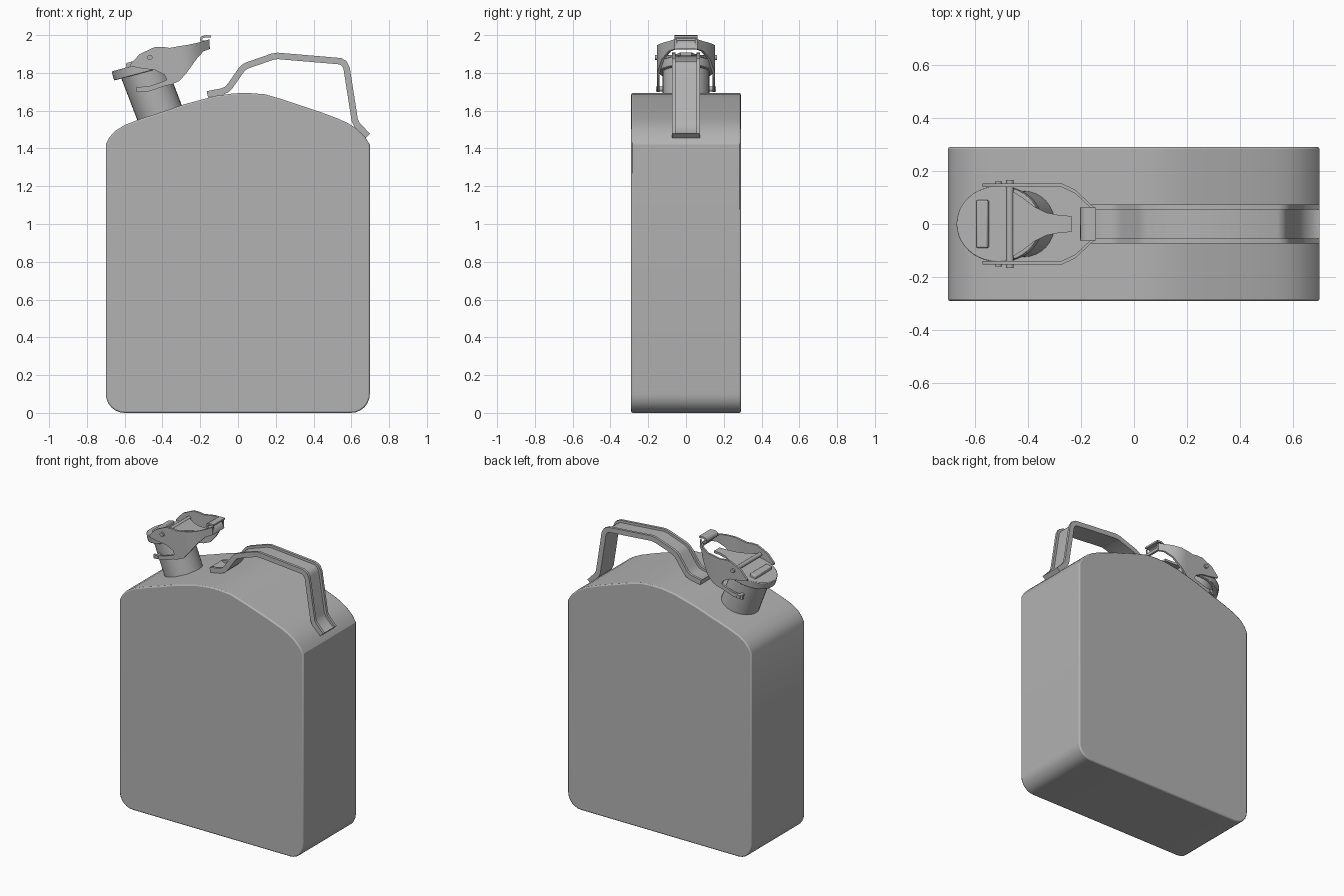
import bpy, bmesh, math
from mathutils import Vector, Matrix

if "Cube" in bpy.data.objects:
    bpy.data.objects.remove(bpy.data.objects["Cube"])

# Single mid-grey paint for the whole can
GREY = bpy.data.materials.new("grey_paint")
GREY.diffuse_color = (0.45, 0.45, 0.45, 1)
GREY.use_nodes = True
GREY.node_tree.nodes["Principled BSDF"].inputs["Base Color"].default_value = GREY.diffuse_color


def finish(name, bm, bevel=0.0, angle=30):
    bmesh.ops.recalc_face_normals(bm, faces=bm.faces)
    mesh = bpy.data.meshes.new(name)
    bm.to_mesh(mesh)
    bm.free()
    mesh.materials.append(GREY)
    ob = bpy.data.objects.new(name, mesh)
    bpy.context.collection.objects.link(ob)
    if bevel:
        mod = ob.modifiers.new("edge", 'BEVEL')
        mod.width, mod.segments = bevel, 2
        mod.limit_method, mod.angle_limit = 'ANGLE', math.radians(50)
    bpy.ops.object.select_all(action='DESELECT')
    ob.select_set(True)
    bpy.context.view_layer.objects.active = ob
    bpy.ops.object.shade_smooth_by_angle(angle=math.radians(angle))
    return ob


def loft(name, sections, bevel=0.0, angle=30):
    """Join equal-length closed loops and cap both ends."""
    bm = bmesh.new()
    rows = [[bm.verts.new(p) for p in s] for s in sections]
    n = len(rows[0])
    for a, b in zip(rows, rows[1:]):
        for i in range(n):
            bm.faces.new((a[i], a[(i + 1) % n], b[(i + 1) % n], b[i]))
    bm.faces.new(rows[0])
    bm.faces.new(rows[-1])
    return finish(name, bm, bevel, angle)


def cylinder(name, radius, depth, matrix, segs=32, bevel=0.0):
    bm = bmesh.new()
    bmesh.ops.create_cone(bm, cap_ends=True, segments=segs, radius1=radius,
                          radius2=radius, depth=depth, matrix=matrix)
    return finish(name, bm, bevel)


def arc(cx, cz, r, a0, a1, n=6):
    return [(cx + r * math.cos(math.radians(a0 + (a1 - a0) * i / n)),
             cz + r * math.sin(math.radians(a0 + (a1 - a0) * i / n))) for i in range(n + 1)]


def strip_frames(path):
    """Point and mitred left-hand normal for each point of an xz path."""
    pts = [Vector(p) for p in path]
    out = []
    for i, p in enumerate(pts):
        d0 = (p - pts[i - 1]).normalized() if i else None
        d1 = (pts[i + 1] - p).normalized() if i < len(pts) - 1 else d0
        d0 = d0 or d1
        t = (d0 + d1).normalized()
        out.append((p, Vector((-t.y, t.x)) / max(0.5, t.dot(d0))))
    return out


# Can body: rounded bottom corners and a sloping shoulder on each side
profile = arc(-0.60, 0.1, 0.1, 180, 270) + arc(0.598, 0.1, 0.1, 270, 360)
profile += [(0.698, 1.42), (0.672, 1.462), (0.627, 1.505), (0.585, 1.532), (0.537, 1.555),
            (0.43, 1.595), (0.325, 1.63), (0.225, 1.663), (0.14, 1.687), (0.06, 1.693),
            (-0.02, 1.692), (-0.12, 1.678), (-0.283, 1.634), (-0.40, 1.594), (-0.52, 1.555),
            (-0.60, 1.524), (-0.65, 1.493), (-0.68, 1.46), (-0.70, 1.42)]
loft("can_body", [[(x, y, z) for x, z in profile] for y in (-0.29, 0.29)], bevel=0.008)

# Carry handle: pressed channel with raised rims, closed at both feet
path = [(-0.162, 1.686), (-0.145, 1.690), (-0.085, 1.701), (-0.06, 1.712), (-0.04, 1.733),
        (0.015, 1.812), (0.03, 1.829), (0.05, 1.84), (0.18, 1.885), (0.21, 1.89), (0.54, 1.862),
        (0.562, 1.85), (0.575, 1.825), (0.618, 1.55), (0.63, 1.526), (0.675, 1.478),
        (0.687, 1.466)]
sections = []
for i, (p, n) in enumerate(strip_frames(path)):
    depth = 0.0 if i in (0, len(path) - 1) else 0.016
    top, mid, low = p + n * 0.017, p + n * (0.017 - depth), p - n * 0.017
    loop = [(-0.073, top), (-0.055, top), (-0.055, mid), (0.055, mid),
            (0.055, top), (0.073, top), (0.073, low), (-0.073, low)]
    sections.append([(q.x, y, q.y) for y, q in loop])
loft("carry_handle", sections, angle=48)

# Tilted spout neck and its cap
tilt = Matrix.Rotation(math.radians(-21), 4, 'Y')
cylinder("spout_neck", 0.124, 0.30, Matrix.Translation((-0.45, 0, 1.68)) @ tilt)
cap_frame = Matrix.Translation((-0.505, 0, 1.826)) @ Matrix.Rotation(math.radians(-15), 4, 'Y')
cylinder("spout_cap", 0.143, 0.05,
         cap_frame @ Matrix.Diagonal((1.14, 1, 1, 1)), 40, 0.004)

# Raised block on the cap
bm = bmesh.new()
bmesh.ops.create_cube(bm, size=1, matrix=cap_frame @ Matrix.Translation((-0.058, 0, 0.03))
                      @ Matrix.Diagonal((0.045, 0.18, 0.035, 1)))
finish("cap_block", bm, 0.006)

# Spring tongue between the lever sides
tongue = [(-0.46, 1.888, 0.125), (-0.42, 1.892, 0.10), (-0.375, 1.897, 0.065),
          (-0.33, 1.902, 0.043), (-0.28, 1.907, 0.033), (-0.235, 1.908, 0.03)]
loft("cap_tongue", [[(x, -w, z), (x, w, z), (x, w, z - 0.015), (x, -w, z - 0.015)]
                    for x, z, w in tongue])

# Lever side plates and lower hooks, given as columns of x, top and bottom
lever = [(-0.57, 1.846, 1.836), (-0.52, 1.90, 1.825), (-0.44, 1.937, 1.815), (-0.39, 1.937, 1.79),
         (-0.362, 1.932, 1.735), (-0.31, 1.942, 1.757), (-0.272, 1.947, 1.80),
         (-0.22, 1.958, 1.873), (-0.182, 1.968, 1.915), (-0.15, 1.978, 1.926)]
hook = [(-0.537, 1.724, 1.698), (-0.468, 1.73, 1.703), (-0.39, 1.757, 1.73), (-0.347, 1.785, 1.74)]


def lever_y(x):
    """Half width of the lever, narrowing towards the thumb tab."""
    if x < -0.272:
        return 0.153
    if x < -0.22:
        return 0.153 - (x + 0.272) / 0.052 * 0.025
    return 0.128 - (x + 0.22) / 0.07 * 0.066


for side, s in (("left", 1), ("right", -1)):
    for part, columns in (("lever_plate", lever), ("lever_hook", hook)):
        loft(f"{part}_{side}", [[(x, s * lever_y(x), t), (x, s * lever_y(x), b),
                                 (x, s * (lever_y(x) - 0.014), b), (x, s * (lever_y(x) - 0.014), t)]
                                for x, t, b in columns])

# Bridge joining the lever sides, and the curled thumb tab
for name, path in (("lever_bridge", [(-0.153, 1.926), (-0.158, 1.95), (-0.178, 1.965), (-0.19, 1.967)]),
                   ("thumb_tab", [(-0.183, 1.96), (-0.196, 1.973), (-0.193, 1.986),
                                  (-0.175, 1.994), (-0.143, 1.992)])):
    rows = []
    for p, n in strip_frames(path):
        a, b = p + n * 0.006, p - n * 0.006
        rows.append([(a.x, -0.062, a.y), (a.x, 0.062, a.y), (b.x, 0.062, b.y), (b.x, -0.062, b.y)])
    loft(name, rows, angle=60)

# Pivot pins
turn = Matrix.Rotation(math.pi / 2, 4, 'X')
cylinder("upper_pin", 0.014, 0.33, Matrix.Translation((-0.467, 0, 1.882)) @ turn, 16)
cylinder("lower_pin", 0.013, 0.32, Matrix.Translation((-0.51, 0, 1.714)) @ turn, 16)
